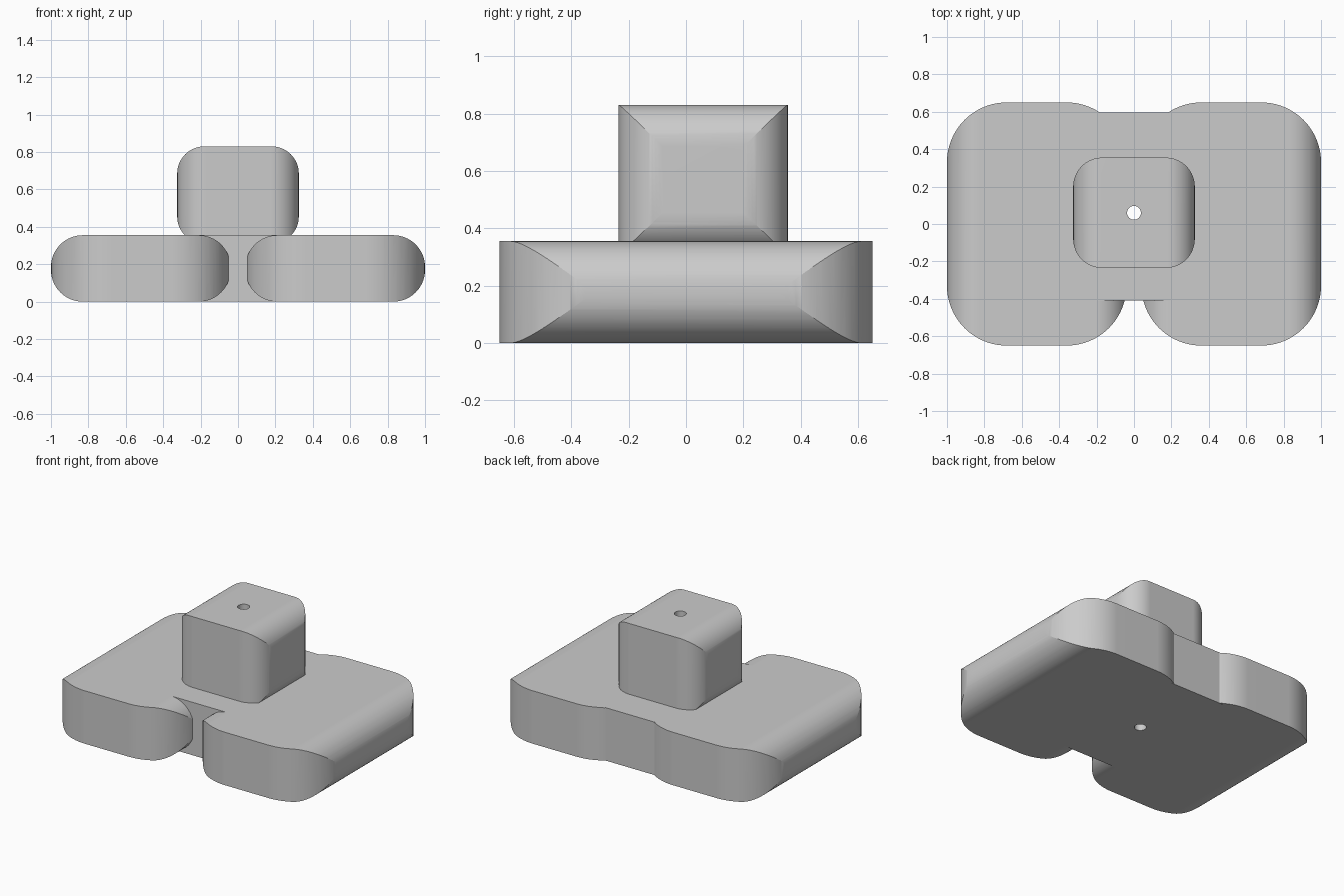
import bpy
import bmesh
from math import cos, sin, pi
from mathutils import Vector

old = bpy.data.objects.get("Cube")
if old:
    bpy.data.objects.remove(old, do_unlink=True)

grey = bpy.data.materials.new("plain grey")
grey.use_nodes = True
colour = (0.6, 0.6, 0.6, 1)
grey.diffuse_color = colour
grey.node_tree.nodes["Principled BSDF"].inputs["Base Color"].default_value = colour


def rounded_rect(a0, a1, b0, b1, r, steps=20):
    """Outline of a rectangle with round corners, anticlockwise."""
    corners = [(a1 - r, b1 - r), (a0 + r, b1 - r), (a0 + r, b0 + r), (a1 - r, b0 + r)]
    points = []
    for q, (a, b) in enumerate(corners):
        for i in range(steps + 1):
            t = (q + i / steps) * pi / 2
            points.append((a + r * cos(t), b + r * sin(t)))
    return points


def prism(name, points, depth):
    """Extrude a closed loop of 3D points along the vector depth."""
    bm = bmesh.new()
    face = bm.faces.new([bm.verts.new(p) for p in points])
    extruded = bmesh.ops.extrude_face_region(bm, geom=[face], use_keep_orig=True)
    verts = [v for v in extruded["geom"] if isinstance(v, bmesh.types.BMVert)]
    bmesh.ops.translate(bm, verts=verts, vec=Vector(depth))
    bmesh.ops.recalc_face_normals(bm, faces=bm.faces)
    mesh = bpy.data.meshes.new(name)
    bm.to_mesh(mesh)
    bm.free()
    mesh.materials.append(grey)
    obj = bpy.data.objects.new(name, mesh)
    bpy.context.collection.objects.link(obj)
    return obj


def combine(obj, other, operation):
    """Apply a boolean and discard the second object."""
    mod = obj.modifiers.new("combine", "BOOLEAN")
    mod.operation = operation
    mod.solver = "EXACT"
    mod.object = other
    bpy.context.view_layer.objects.active = obj
    bpy.ops.object.modifier_apply(modifier=mod.name)
    bpy.data.objects.remove(other, do_unlink=True)


def pillow(name, x, y, z, plan_radius, side_radius):
    """Block rounded in plan and also rounded in the front profile."""
    plan = [(a, b, z[0]) for a, b in rounded_rect(*x, *y, plan_radius)]
    front = [(a, y[0] - 0.1, b) for a, b in rounded_rect(*x, *z, side_radius)]
    body = prism(name, plan, (0, 0, z[1] - z[0]))
    profile = prism("profile_cutter", front, (0, y[1] - y[0] + 0.2, 0))
    combine(body, profile, "INTERSECT")
    return body


def drill(obj):
    """Cut the vertical bore through a part."""
    ring = [(0.037 * cos(i * pi / 16), 0.06 + 0.037 * sin(i * pi / 16), -0.1)
            for i in range(32)]
    combine(obj, prism("bore_cutter", ring, (0, 0, 1.2)), "DIFFERENCE")


def finish(obj):
    bpy.ops.object.select_all(action="DESELECT")
    obj.select_set(True)
    bpy.context.view_layer.objects.active = obj
    bpy.ops.object.shade_smooth_by_angle(angle=0.4)
    weighted = obj.modifiers.new("flat tops", "WEIGHTED_NORMAL")
    weighted.keep_sharp = True


TOP = 0.355

# Base: two mirrored lobes joined by a bridge
base = pillow("base", (0.04, 1), (-0.65, 0.65), (0, TOP), 0.32, 0.17)
right_lobe = pillow("right_lobe", (-1, -0.04), (-0.65, 0.65), (0, TOP), 0.32, 0.17)
bridge = prism("bridge", [(-0.21, -0.41, 0), (0.21, -0.41, 0),
                          (0.21, 0.595, 0), (-0.21, 0.595, 0)], (0, 0, TOP))
combine(bridge, right_lobe, "UNION")
combine(base, bridge, "UNION")

# Post: smaller rounded block sunk into the base
post = pillow("post", (-0.325, 0.325), (-0.235, 0.355), (0.31, 0.83), 0.155, 0.145)

for part in (base, post):
    drill(part)
    finish(part)
